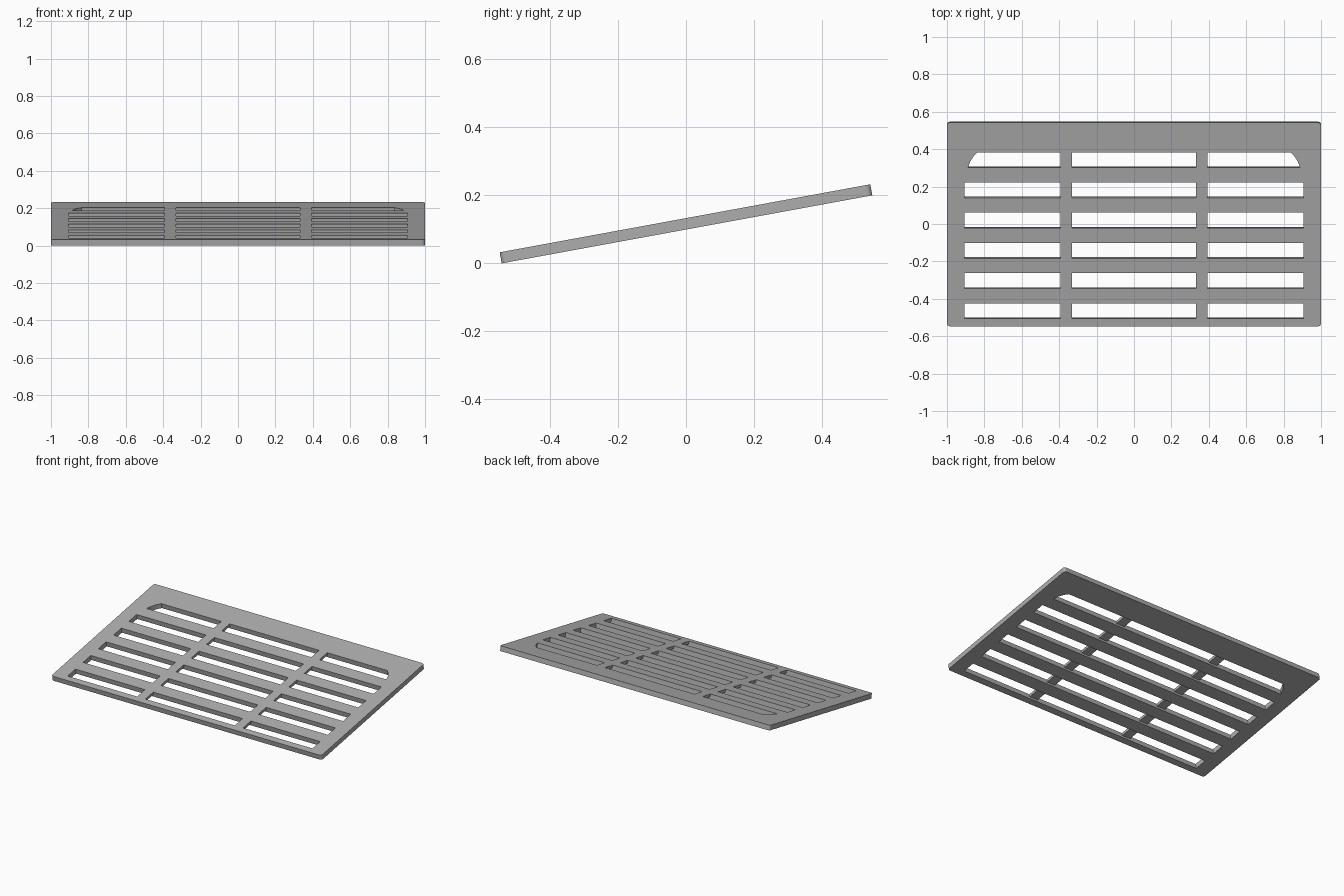
import bpy
import bmesh
import math
from mathutils import Matrix, Vector

if "Cube" in bpy.data.objects:
    bpy.data.objects.remove(bpy.data.objects["Cube"], do_unlink=True)

TILT = math.radians(10.4)
LENGTH, THICK = 1.107, 0.033
PITCH, SLOT = 0.1643, 0.0835
FIRST = -0.512                      # front edge of the first slot
ROWS = 6
BAR_IN, BAR_OUT = 0.331, 0.392      # inner and outer side of a crossbar
BAR_DEPTH = THICK * 0.55
PLACE = Matrix.Translation((0, 0, 0.116)) @ Matrix.Rotation(TILT, 4, "X")

grey = bpy.data.materials.new("grey_metal")
grey.use_nodes = True
grey.diffuse_color = (0.42, 0.42, 0.42, 1)
grey.node_tree.nodes["Principled BSDF"].inputs["Base Color"].default_value = (0.42, 0.42, 0.42, 1)


def mirrored(half):
    """Close a right-hand outline with its mirror image."""
    return half + [(-x, y) for x, y in reversed(half)]


def add_object(name, bm):
    mesh = bpy.data.meshes.new(name)
    bm.to_mesh(mesh)
    bm.free()
    mesh.materials.append(grey)
    obj = bpy.data.objects.new(name, mesh)
    obj.matrix_world = PLACE
    bpy.context.collection.objects.link(obj)
    return obj


# Outline of the panel with small rounded corners
e, r = LENGTH / 2, 0.015
corner = [(1 - r + r * math.cos(a), e - r + r * math.sin(a))
          for a in (math.radians(d) for d in (0, 30, 60, 90))]
outlines = [mirrored([(x, -y) for x, y in reversed(corner)] + corner)]

# Full-width slots, the rearmost with slanted, curved ends
starts = [FIRST + PITCH * i for i in range(ROWS)]
for y in starts[:-1]:
    outlines.append(mirrored([(0.906, y), (0.906, y + SLOT)]))
y = starts[-1]
outlines.append(mirrored([(0.888, y), (0.875, y + SLOT * 0.4),
                          (0.857, y + SLOT * 0.75), (0.836, y + SLOT)]))

# Panel: filled outline given thickness
curve = bpy.data.curves.new("panel_outline", "CURVE")
curve.dimensions = "2D"
curve.fill_mode = "BOTH"
curve.extrude = THICK / 2
for points in outlines:
    spline = curve.splines.new("POLY")
    spline.points.add(len(points) - 1)
    for p, (x, y) in zip(spline.points, points):
        p.co = (x, y, 0, 1)
    spline.use_cyclic_u = True
helper = bpy.data.objects.new("panel_outline", curve)
bpy.context.collection.objects.link(helper)
bpy.context.view_layer.update()
bm = bmesh.new()
bm.from_mesh(helper.to_mesh())
helper.to_mesh_clear()
bpy.data.objects.remove(helper, do_unlink=True)
bmesh.ops.remove_doubles(bm, verts=bm.verts, dist=0.0001)
bmesh.ops.recalc_face_normals(bm, faces=bm.faces)
for f in bm.faces:
    f.smooth = False
add_object("slotted_panel", bm)

# Crossbars: flush with the top, recessed underneath
bm = bmesh.new()
for side in (-1, 1):
    for y in starts:
        centre = Vector((side * (BAR_IN + BAR_OUT) / 2, y + SLOT / 2, (THICK - BAR_DEPTH) / 2))
        size = Matrix.Diagonal((BAR_OUT - BAR_IN, SLOT, BAR_DEPTH, 1))
        bmesh.ops.create_cube(bm, size=1, matrix=Matrix.Translation(centre) @ size)
add_object("crossbars", bm)
